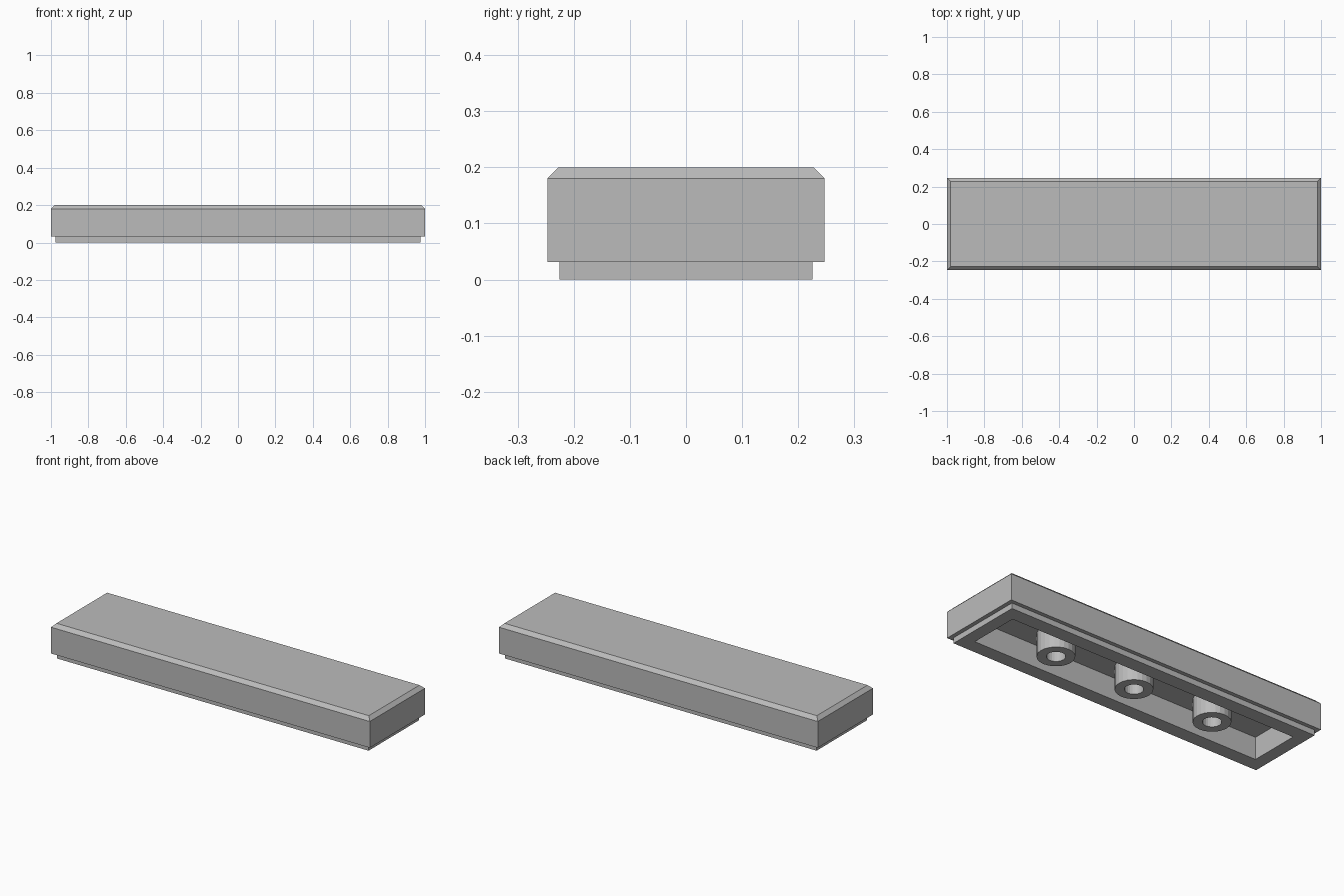
import bpy
import bmesh
import math

cube = bpy.data.objects.get("Cube")
if cube:
    bpy.data.objects.remove(cube, do_unlink=True)

grey = bpy.data.materials.new("light grey plastic")
grey.use_nodes = True
colour = (0.5, 0.5, 0.5, 1)
grey.diffuse_color = colour
grey.node_tree.nodes["Principled BSDF"].inputs["Base Color"].default_value = colour

HX, HY, TOP = 1.0, 0.247, 0.2
CEILING = 0.126


def rect(inset_x, inset_y, z):
    x, y = HX - inset_x, HY - inset_y
    return [(-x, -y, z), (x, -y, z), (x, y, z), (-x, y, z)]


def circle(radius, z, sides=24):
    steps = [2 * math.pi * i / sides for i in range(sides)]
    return [(radius * math.cos(a), radius * math.sin(a), z) for a in steps]


def loft(name, rings, caps, location=(0, 0, 0)):
    """Bridge successive rings, optionally capping both ends."""
    bm = bmesh.new()
    loops = [[bm.verts.new(p) for p in ring] for ring in rings]
    for a, b in zip(loops, loops[1:]):
        for i in range(len(a)):
            j = (i + 1) % len(a)
            bm.faces.new((a[i], a[j], b[j], b[i]))
    if caps:
        bm.faces.new(loops[0][::-1])
        bm.faces.new(loops[-1])
    bmesh.ops.recalc_face_normals(bm, faces=bm.faces)
    mesh = bpy.data.meshes.new(name)
    bm.to_mesh(mesh)
    bm.free()
    mesh.materials.append(grey)
    obj = bpy.data.objects.new(name, mesh)
    obj.location = location
    bpy.context.collection.objects.link(obj)
    return obj


# Shell: hollow underside, stepped foot, straight sides, chamfered top
loft("tile_shell", [
    rect(0.094, 0.102, CEILING),
    rect(0.094, 0.102, 0),
    rect(0.023, 0.022, 0),
    rect(0.023, 0.022, 0.031),
    rect(0, 0, 0.031),
    rect(0, 0, TOP - 0.02),
    rect(0.02, 0.02, TOP),
], caps=True)

# Three hollow pins hanging from the ceiling of the cavity
for side, x in (("left", 0.504), ("middle", 0), ("right", -0.504)):
    loft(side + "_pin", [
        circle(0.096, CEILING),
        circle(0.096, 0),
        circle(0.048, 0),
        circle(0.048, CEILING),
    ], caps=False, location=(x, 0, 0))
